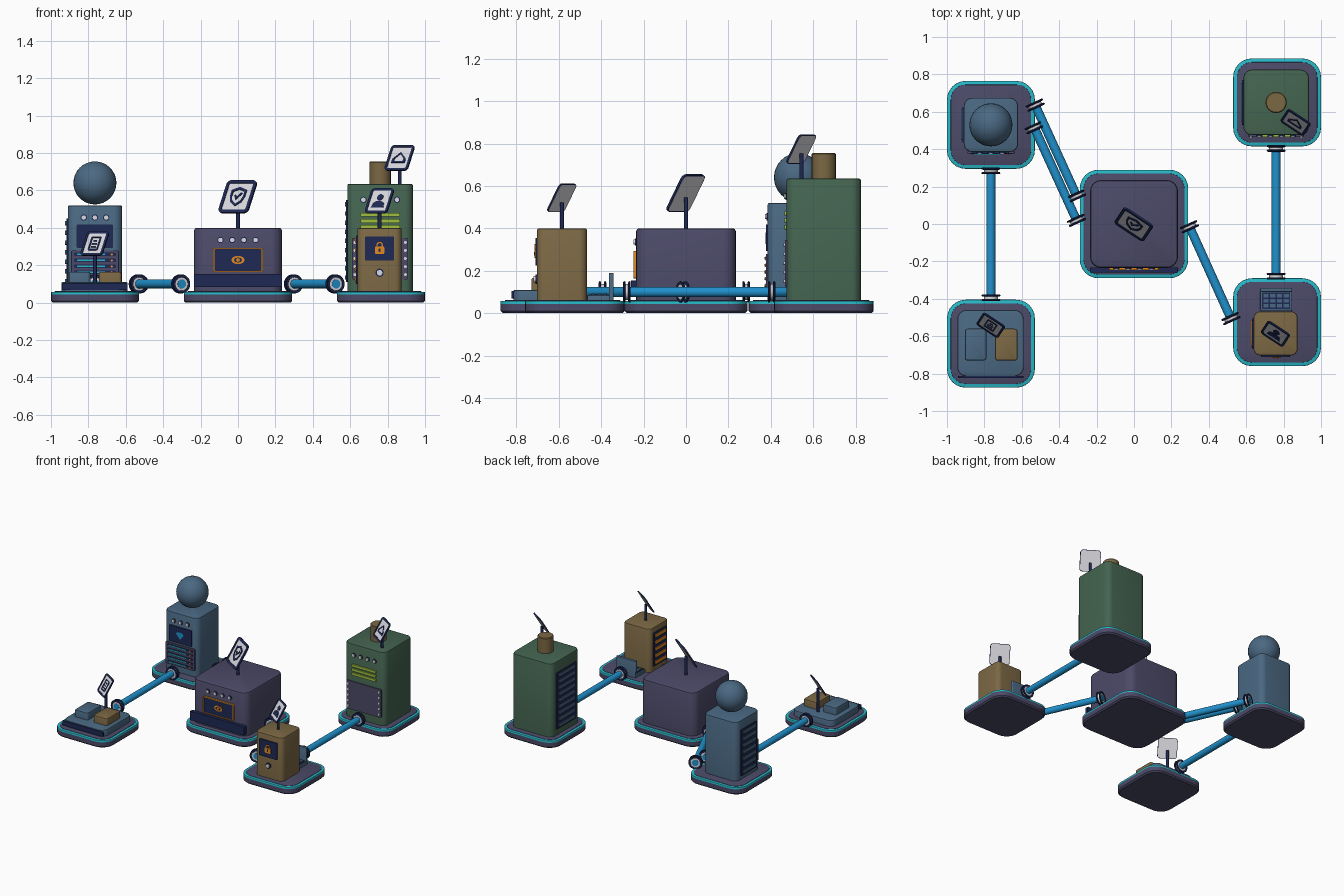
import bpy, bmesh, math
from mathutils import Vector, Matrix

if "Cube" in bpy.data.objects:
    bpy.data.objects.remove(bpy.data.objects["Cube"])


def material(name, rgb):
    m = bpy.data.materials.new(name)
    lin = [((c / 255 + 0.055) / 1.055) ** 2.4 for c in rgb]
    m.diffuse_color = (*lin, 1)
    m.use_nodes = True
    m.node_tree.nodes["Principled BSDF"].inputs["Base Color"].default_value = m.diffuse_color
    return m


PURPLE = material("dusk purple", (76, 74, 104))
SLATE = material("slate blue", (74, 104, 130))
GREEN = material("moss green", (68, 100, 80))
BROWN = material("ochre brown", (124, 104, 68))
NAVY = material("navy", (30, 40, 84))
CYAN = material("cyan", (40, 184, 200))
BLUE = material("pipe blue", (32, 145, 205))
WHITE = material("pale grey", (218, 218, 224))
ORANGE = material("orange", (226, 138, 32))
LIME = material("lime", (160, 192, 64))


def basis(origin, normal):
    """Local frame: z along the normal, y as close to up as possible."""
    n = Vector(normal).normalized()
    u = Vector((1, 0, 0)) if n.z > 0.99 else Vector((0, 0, 1)).cross(n).normalized()
    v = n.cross(u)
    m = Matrix((u, v, n)).transposed().to_4x4()
    m.translation = origin
    return m


def loft(name, loops, mat, frame=None, closed=False):
    """Skin a stack of loops; closed joins last to first, otherwise caps the ends."""
    bm = bmesh.new()
    rows = [[bm.verts.new(p) for p in lp] for lp in loops]
    n = len(rows[0])
    for i in range(len(rows) if closed else len(rows) - 1):
        a, b = rows[i], rows[(i + 1) % len(rows)]
        for j in range(n):
            k = (j + 1) % n
            bm.faces.new((a[j], a[k], b[k], b[j]))
    if not closed:
        bm.faces.new(rows[0])
        bm.faces.new(rows[-1])
    bmesh.ops.recalc_face_normals(bm, faces=bm.faces)
    me = bpy.data.meshes.new(name)
    bm.to_mesh(me)
    bm.free()
    ob = bpy.data.objects.new(name, me)
    bpy.context.collection.objects.link(ob)
    me.materials.append(mat)
    if frame:
        ob.matrix_world = frame
    return ob


def rrect(w, h, r, z, n=6):
    pts = []
    for q, (sx, sy) in enumerate(((1, 1), (-1, 1), (-1, -1), (1, -1))):
        for i in range(n + 1):
            a = math.pi / 2 * (q + i / n)
            pts.append((sx * (w / 2 - r) + r * math.cos(a), sy * (h / 2 - r) + r * math.sin(a), z))
    return pts


def circle(r, z, x=0, y=0, n=24):
    return [(x + r * math.cos(math.tau * i / n), y + r * math.sin(math.tau * i / n), z) for i in range(n)]


def block(name, x, y, z0, z1, w, h, r, mat, b=0.008):
    return loft(name, [rrect(w, h, r, z0), rrect(w, h, r, z1 - b), rrect(w - .6 * b, h - .6 * b, r - .3 * b, z1 - .3 * b),
                       rrect(w - 2 * b, h - 2 * b, r - b, z1)], mat, basis((x, y, 0), (0, 0, 1)))


def plate(name, frame, x, y, w, h, mat, t=0.008, r=0.006):
    return loft(name, [rrect(w, h, r, -.002, 3), rrect(w, h, r, t, 3)], mat, frame @ Matrix.Translation((x, y, 0)))


def border(name, frame, x, y, w, h, r, t, mat, z0, z1):
    i = (w - 2 * t, h - 2 * t, max(r - t, .002))
    return loft(name, [rrect(w, h, r, z0), rrect(w, h, r, z1), rrect(*i, z1), rrect(*i, z0)], mat,
                frame @ Matrix.Translation((x, y, 0)), True)


def disc(name, frame, x, y, r, mat, z0=-.002, z1=.008):
    return loft(name, [circle(r, z0, x, y), circle(r, z1, x, y)], mat, frame)


def shape(name, frame, pts, mat, z, hole=None):
    """Flat icon polygon, optionally hollowed by a scaled copy."""
    lp = lambda s, h: [(p[0] * s, p[1] * s, h) for p in pts]
    if hole:
        return loft(name, [lp(1, 0), lp(1, z), lp(hole, z), lp(hole, 0)], mat, frame, True)
    return loft(name, [lp(1, 0), lp(1, z)], mat, frame)


def lamps(frame, xs, z):
    for x in xs:
        disc("lamp_rim", frame, x, z, .017, NAVY, z1=.006)
        disc("lamp", frame, x, z, .012, WHITE, z1=.012)


def vent(frame, z0, z1, w, mat):
    plate("vent_back", frame, 0, (z0 + z1) / 2, w, z1 - z0, NAVY)
    n = round((z1 - z0) / .05)
    for i in range(n):
        plate("vent_slat", frame, 0, z0 + (i + .5) * (z1 - z0) / n, w * .86, .024, mat, .014)


# Platforms: purple slab, cyan trim, purple deck
SITES = {"hub": (0, 0, .58), "tower": (-.765, .53, .47), "depot": (-.765, -.64, .47),
         "plant": (.765, .65, .47), "vault": (.765, -.525, .47)}
for key, (x, y, s) in SITES.items():
    loft(key + "_base", [rrect(s - .02, s - .02, .09, 0), rrect(s, s, .1, .01), rrect(s, s, .1, .044)],
         PURPLE, basis((x, y, 0), (0, 0, 1)))
    block(key + "_trim", x, y, .044, .058, s, s, .1, CYAN, .004)
    block(key + "_deck", x, y, .05, .061, s - .04, s - .04, .08, PURPLE, .002)

# Main bodies
block("hub_body", 0, 0, .055, .40, .47, .47, .06, PURPLE, .014)
block("tower_body", -.765, .53, .055, .52, .29, .29, .045, SLATE)
block("plant_body", .76, .65, .055, .635, .35, .35, .045, GREEN)
block("vault_body", .757, -.585, .055, .40, .235, .235, .035, BROWN)
block("depot_slab", -.767, -.637, .055, .11, .355, .355, .05, SLATE)
block("depot_crate_left", -.847, -.645, .105, .165, .115, .17, .015, SLATE)
block("depot_crate_right", -.683, -.645, .105, .165, .12, .17, .015, BROWN)
loft("plant_chimney", [circle(.057, .63), circle(.057, .75), circle(.052, .755)], BROWN, basis((.76, .65, 0), (0, 0, 1)))
bpy.ops.mesh.primitive_uv_sphere_add(segments=32, ring_count=16, radius=.115, location=(-.765, .53, .64))
bpy.context.object.name = "tower_globe"
bpy.context.object.data.materials.append(SLATE)

FRONT, LEFT = (0, -1, 0), (-1, 0, 0)

# Hub front: lamps, framed screen with eye, ledge
f = basis((0, -.235, 0), FRONT)
lamps(f, (-.094, -.031, .031, .094), .335)
plate("hub_screen", f, 0, .228, .255, .12, NAVY)
border("hub_screen_frame", f, 0, .228, .265, .13, .01, .007, ORANGE, 0, .012)
eye = f @ Matrix.Translation((0, .228, .006))
shape("hub_eye", eye, [(.035 * math.cos(a * math.tau / 16), .022 * math.sin(a * math.tau / 16)) for a in range(16)], ORANGE, .005, .6)
disc("hub_pupil", eye, 0, 0, .01, ORANGE, 0, .005)
plate("hub_ledge", f, 0, .118, .47, .07, NAVY, .025)

# Tower front: lamps, screen, striped rack; vents on the left
f = basis((-.765, .385, 0), FRONT)
lamps(f, (-.06, 0, .06), .455)
plate("tower_screen", f, 0, .355, .195, .125, NAVY)
shape("tower_icon", f @ Matrix.Translation((0, .355, .006)), [(0, -.03), (.035, .012), (.018, .026), (-.018, .026), (-.035, .012)], BLUE, .005)
plate("tower_rack", f, 0, .195, .25, .17, PURPLE)
for i in range(5):
    z = .13 + i * .032
    plate("rack_slot", f, 0, z, .225, .018, NAVY, .011)
    plate("rack_stripe", f, -.02, z, .15, .007, CYAN, .015, .002)
    disc("rack_light", f, .09, z, .006, ORANGE, z1=.015)
vent(basis((-.91, .53, 0), LEFT), .09, .45, .19, SLATE)

# Plant front: lamps, lime bars, riveted panel; vents on the left
f = basis((.76, .475, 0), FRONT)
lamps(f, (-.09, -.03, .03, .09), .55)
for z in (.405, .437, .470):
    plate("plant_bar", f, 0, z, .21, .02, LIME, .01)
plate("plant_panel", f, 0, .235, .30, .22, PURPLE)
for x in (-.135, .135):
    for i in range(5):
        disc("panel_rivet", f, x, .15 + i * .043, .008, WHITE, z1=.014)
vent(basis((.585, .65, 0), LEFT), .11, .55, .24, SLATE)

# Vault front: lock screen and knob; vents on the left, console behind
f = basis((.757, -.7025, 0), FRONT)
plate("vault_screen", f, 0, .29, .155, .13, NAVY)
plate("lock_body", f, 0, .28, .05, .04, ORANGE, .013)
border("lock_shackle", f, 0, .305, .034, .04, .016, .007, ORANGE, .006, .012)
plate("lock_keyhole", f, 0, .28, .01, .018, NAVY, .015, .003)
disc("knob_rim", f, 0, .16, .022, NAVY)
disc("knob", f, 0, .16, .015, WHITE, z1=.016)
vent(basis((.6395, -.585, 0), LEFT), .1, .36, .16, ORANGE)
block("console_tray", .76, -.41, .055, .085, .17, .11, .008, SLATE, .003)
block("console_screen", .76, -.352, .06, .19, .17, .022, .006, SLATE, .003)
top = basis((.76, -.41, .085), (0, 0, 1))
plate("console_keys_plate", top, 0, 0, .15, .09, NAVY, .004)
for i in range(4):
    for j in range(3):
        plate("console_key", top, -.054 + i * .036, -.027 + j * .027, .028, .019, SLATE, .008, .003)

# Depot front panel
plate("depot_front", basis((-.767, -.8145, 0), FRONT), 0, .086, .35, .036, NAVY, .008)

# Pipes with ringed couplings at both ends
Z = .1
for a, b in (((-.765, .30), (-.765, -.41)), ((.76, .42), (.76, -.295)), ((-.535, .65), (-.30, .135)),
             ((-.54, .53), (-.30, .005)), ((.29, .0), (.525, -.52))):
    p, q = Vector((*a, Z)), Vector((*b, Z))
    d = (q - p).normalized()
    L = (q - p).length
    loft("pipe", [circle(.024, 0), circle(.024, L)], BLUE, basis(p, d))
    for end, way in ((p, d), (q, -d)):
        m = basis(end, way)
        disc("coupling", m, 0, 0, .037, WHITE, .002, .03)
        for h in (.004, .028):
            loft("coupling_ring", [circle(.043 + .008 * math.cos(t * math.tau / 8), h + .006 * math.sin(t * math.tau / 8))
                                   for t in range(8)], NAVY, m, True)

# Signs: post, tilted plate, frame and icon
c30 = math.cos(math.radians(30))
TILT = (-.55 * c30, -.835 * c30, .5)


def sign(x, y, z, z0, s, icon):
    loft("sign_post", [circle(.01, z0), circle(.01, z - .02)], NAVY, basis((x, y, 0), (0, 0, 1)))
    m = basis((x, y, z), TILT) @ Matrix.Scale(s, 4)
    loft("sign_plate", [rrect(.18, .19, .022, -.004), rrect(.18, .19, .022, .004)], WHITE, m)
    border("sign_frame", m, 0, 0, .19, .2, .027, .018, NAVY, -.003, .008)
    icon(m @ Matrix.Translation((0, 0, .003)))


def shield(m):
    shape("icon_shield", m, [(0, -.06), (.035, -.035), (.048, .0), (.048, .04), (0, .058), (-.048, .04), (-.048, 0), (-.035, -.035)], NAVY, .005, .74)
    shape("icon_check", m, [(-.022, .004), (-.006, -.02), (.026, .018), (.018, .025), (-.006, -.004), (-.014, .012)], NAVY, .005)


def house(m):
    shape("icon_house", m, [(-.055, -.04), (.055, -.04), (.055, -.01), (.03, .015), (0, .045), (-.03, .015), (-.055, -.01)], NAVY, .005, .65)


def person(m):
    disc("icon_head", m, 0, .027, .025, NAVY, 0, .005)
    shape("icon_shoulders", m, [(-.052, -.055), (.052, -.055), (.045, -.02), (.02, -.003), (-.02, -.003), (-.045, -.02)], NAVY, .005)


def document(m):
    border("icon_page", m, 0, 0, .085, .115, .012, .012, NAVY, 0, .005)
    for y, w in ((.022, .03), (-.004, .045), (-.028, .045)):
        plate("icon_line", m, 0, y, w, .009, NAVY, .005, .002)


sign(0, 0, .565, .395, 1, shield)
sign(.865, .545, .773, .63, .78, house)
sign(.757, -.585, .543, .395, .76, person)
sign(-.765, -.54, .315, .105, .74, document)

# Smooth curved sides, keep hard edges
bpy.ops.object.select_all(action='SELECT')
bpy.context.view_layer.objects.active = bpy.data.objects["hub_body"]
bpy.ops.object.shade_smooth_by_angle(angle=math.radians(35))
